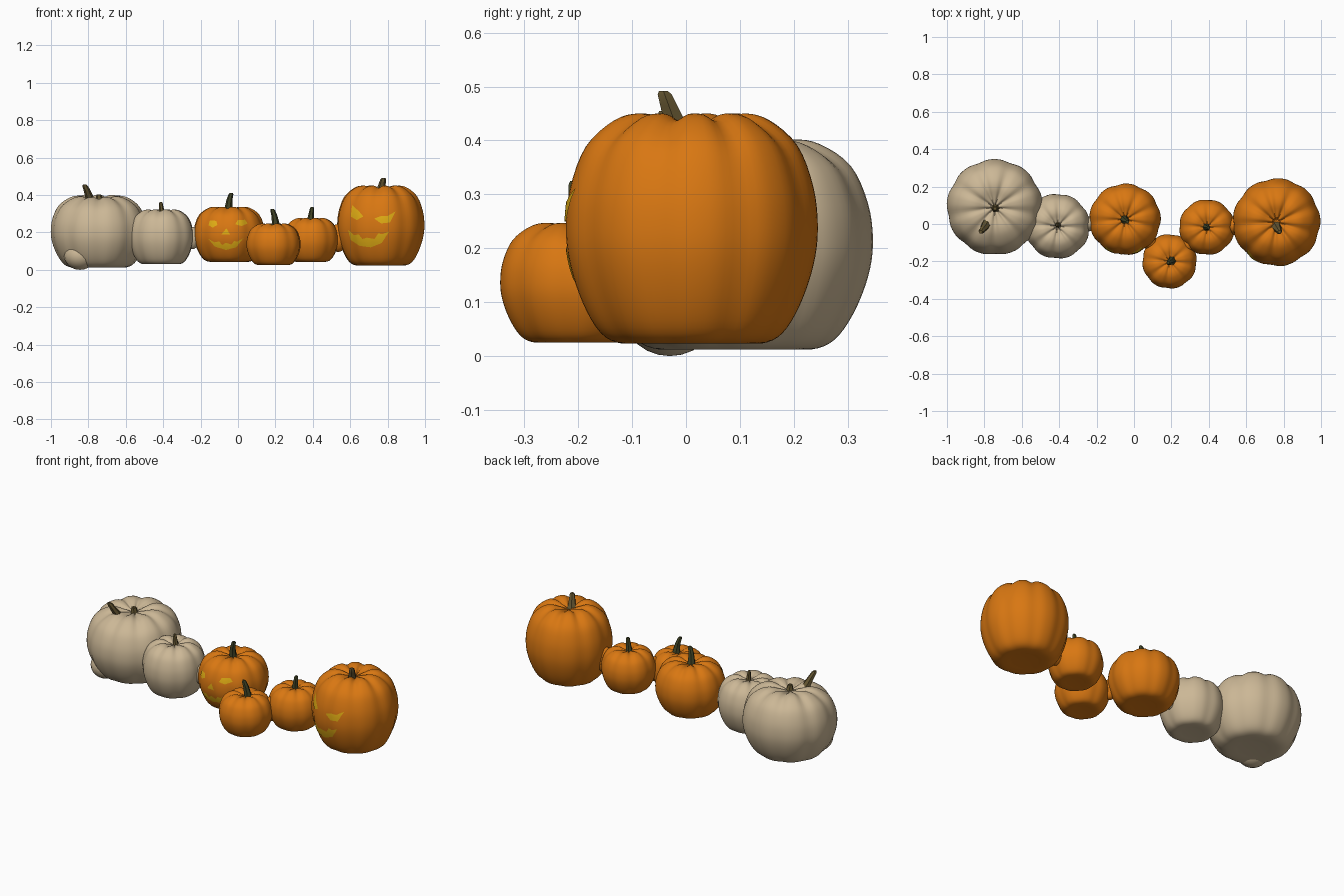
import bpy, bmesh, math, random
from mathutils import Vector, Matrix
from mathutils.bvhtree import BVHTree

if "Cube" in bpy.data.objects:
    bpy.data.objects.remove(bpy.data.objects["Cube"])

random.seed(4)

def material(name, rgb):
    m = bpy.data.materials.new(name)
    m.diffuse_color = (*rgb, 1)
    m.use_nodes = True
    m.node_tree.nodes["Principled BSDF"].inputs["Base Color"].default_value = m.diffuse_color
    return m

ORANGE = material("orange skin", (0.69, 0.185, 0.006))
CREAM = material("cream skin", (0.60, 0.475, 0.305))
GREEN = material("green stem", (0.055, 0.06, 0.02))
BROWN = material("brown stem", (0.125, 0.09, 0.03))
YELLOW = material("yellow glow", (0.76, 0.42, 0.007))

def finish(bm, name, mat, angle=60):
    me = bpy.data.meshes.new(name)
    bm.to_mesh(me)
    bm.free()
    me.materials.append(mat)
    ob = bpy.data.objects.new(name, me)
    bpy.context.collection.objects.link(ob)
    bpy.ops.object.select_all(action='DESELECT')
    ob.select_set(True)
    bpy.context.view_layer.objects.active = ob
    bpy.ops.object.shade_smooth_by_angle(angle=math.radians(angle))
    return ob

# Half profile as (radius, height) fractions, from bottom to top dimple
PROFILE = [(0.3, 0.005), (0.55, 0.0), (0.72, 0.045), (0.86, 0.17), (0.965, 0.34), (1.0, 0.5),
           (0.965, 0.68), (0.84, 0.86), (0.62, 0.97), (0.42, 1.0), (0.22, 0.97), (0.06, 0.94)]

def smooth_profile(pts, steps=4):
    pts = [Vector(p) for p in pts]
    out = []
    for i in range(len(pts) - 1):
        p0, p1, p2, p3 = pts[max(i - 1, 0)], pts[i], pts[i + 1], pts[min(i + 2, len(pts) - 1)]
        for k in range(steps):
            t = k / steps
            out.append(0.5 * (2 * p1 + (p2 - p0) * t + (2 * p0 - 5 * p1 + 4 * p2 - p3) * t * t
                              + (3 * p1 - p0 - 3 * p2 + p3) * t ** 3))
    return out + [pts[-1]]

def pumpkin(name, mat, x, y, r, z0, z1, ribs=9, depth=0.03, tilt=0.0, seg=90):
    bm = bmesh.new()
    phase = random.uniform(0, 6.28)
    rings = []
    for pr, pz in smooth_profile(PROFILE):
        ring = []
        for s in range(seg):
            a = 2 * math.pi * s / seg
            groove = (0.5 + 0.5 * math.cos(ribs * a + phase)) ** 2
            rr = r * pr * (1.008 - depth * groove)
            dip = 0.03 * groove * max(0, pz - 0.6) / 0.4
            ring.append(bm.verts.new((x + rr * math.cos(a), y + rr * math.sin(a),
                                      z0 + (z1 - z0) * (max(pz, 0) - dip) + tilt * rr * math.sin(a) * pz)))
        rings.append(ring)
    for lo, hi in zip(rings, rings[1:]):
        for s in range(seg):
            t = (s + 1) % seg
            bm.faces.new((lo[s], lo[t], hi[t], hi[s]))
    bm.faces.new(rings[0][::-1])
    bm.faces.new(rings[-1])
    tree = BVHTree.FromBMesh(bm)
    finish(bm, name, mat)
    return tree

def stem(name, mat, base, top, r, bend=(0, 0, 0)):
    """Six sided tapered stem, flared at its foot."""
    base, top, bend = Vector(base), Vector(top), Vector(bend)
    bm = bmesh.new()
    rings = []
    for t, k in ((0, 1.35), (0.3, 1.0), (0.65, 0.8), (0.92, 0.65), (1, 0.4)):
        c = base.lerp(top, t) + bend * math.sin(math.pi * t)
        rings.append([bm.verts.new(c + Vector((math.cos(i * math.pi / 3), math.sin(i * math.pi / 3), 0)) * r * k)
                      for i in range(6)])
    for lo, hi in zip(rings, rings[1:]):
        for i in range(6):
            j = (i + 1) % 6
            bm.faces.new((lo[i], lo[j], hi[j], hi[i]))
    bm.faces.new(rings[0][::-1])
    bm.faces.new(rings[-1])
    finish(bm, name, mat, 35)

def joint(name, mat, loc, r, length=0.06):
    """Small blob where two neighbours grow together."""
    bm = bmesh.new()
    bmesh.ops.create_uvsphere(bm, u_segments=20, v_segments=12, radius=1,
                              matrix=Matrix.Translation(loc) @ Matrix.Diagonal((length, length, r, 1)))
    finish(bm, name, mat)

def carving(name, tree, pts):
    """Front-view outline laid onto the pumpkin skin as a thin plate."""
    bm = bmesh.new()
    f = bm.faces.new([bm.verts.new((px, -1, pz)) for px, pz in pts])
    f.normal_update()
    if f.normal.y > 0:
        f.normal_flip()
    bmesh.ops.triangulate(bm, faces=bm.faces[:])
    bmesh.ops.subdivide_edges(bm, edges=bm.edges[:], cuts=5, use_grid_fill=True)
    for v in bm.verts:
        hit = tree.ray_cast(v.co, Vector((0, 1, 0)))[0]
        if hit:
            v.co.y = hit.y - 0.003
    finish(bm, name, YELLOW)

# Pumpkins
pumpkin("large_cream_pumpkin", CREAM, -0.745, 0.09, 0.255, 0.012, 0.395, tilt=0.06)
pumpkin("small_cream_pumpkin", CREAM, -0.41, -0.012, 0.173, 0.03, 0.322, ribs=8)
middle = pumpkin("middle_carved_pumpkin", ORANGE, -0.048, 0.025, 0.19, 0.043, 0.337, ribs=9)
pumpkin("small_front_pumpkin", ORANGE, 0.19, -0.2, 0.145, 0.025, 0.247, ribs=8)
pumpkin("small_back_pumpkin", ORANGE, 0.39, -0.017, 0.148, 0.043, 0.277, ribs=8)
large = pumpkin("large_carved_pumpkin", ORANGE, 0.762, 0.01, 0.233, 0.023, 0.45)

# Joints between neighbours, and the low bump under the large cream pumpkin
joint("cream_bump", CREAM, (-0.845, -0.03, 0.075), 0.075, 0.085)
joint("cream_joint", CREAM, (-0.55, 0.035, 0.18), 0.1)
joint("middle_left_joint", CREAM, (-0.245, 0.0, 0.17), 0.06, 0.04)
joint("middle_front_joint", ORANGE, (0.085, -0.1, 0.15), 0.06, 0.04)
joint("front_back_joint", ORANGE, (0.29, -0.11, 0.145), 0.07, 0.05)
joint("back_large_joint", ORANGE, (0.535, -0.01, 0.17), 0.075, 0.05)

# Stems
stem("large_cream_stem", BROWN, (-0.74, 0.085, 0.355), (-0.743, 0.082, 0.403), 0.022)
stem("front_cream_stem", BROWN, (-0.785, 0.01, 0.36), (-0.82, -0.042, 0.455), 0.024, (0.004, 0, -0.005))
stem("small_cream_stem", BROWN, (-0.405, -0.005, 0.295), (-0.413, -0.005, 0.363), 0.014)
stem("middle_stem", GREEN, (-0.05, 0.025, 0.305), (-0.035, 0.012, 0.412), 0.02, (-0.006, 0, 0))
stem("small_front_stem", GREEN, (0.202, -0.195, 0.22), (0.183, -0.208, 0.325), 0.02, (0.006, 0, 0))
stem("small_back_stem", GREEN, (0.385, -0.017, 0.25), (0.397, -0.02, 0.337), 0.017)
stem("large_stem", BROWN, (0.76, -0.012, 0.41), (0.778, -0.042, 0.492), 0.023)

# Face of the middle pumpkin
carving("middle_left_eye", middle, [(-0.158, 0.238), (-0.135, 0.226), (-0.11, 0.24), (-0.116, 0.262), (-0.15, 0.264)])
carving("middle_right_eye", middle, [(-0.014, 0.243), (0.02, 0.234), (0.052, 0.248), (0.037, 0.268), (-0.002, 0.266)])
carving("middle_nose", middle, [(-0.09, 0.188), (-0.042, 0.188), (-0.062, 0.222)])
carving("middle_mouth", middle, [(-0.158, 0.165), (-0.125, 0.125), (-0.065, 0.106), (-0.01, 0.12), (0.03, 0.17),
                                 (-0.005, 0.15), (-0.02, 0.155), (-0.035, 0.135), (-0.065, 0.145),
                                 (-0.085, 0.132), (-0.1, 0.152), (-0.125, 0.147)])

# Face of the large pumpkin
carving("large_left_eye", large, [(0.603, 0.285), (0.635, 0.266), (0.67, 0.285), (0.648, 0.312), (0.61, 0.346)])
carving("large_right_eye", large, [(0.728, 0.274), (0.765, 0.248), (0.812, 0.253), (0.842, 0.312), (0.8, 0.288), (0.765, 0.288)])
carving("large_mouth", large, [(0.588, 0.215), (0.602, 0.16), (0.65, 0.128), (0.71, 0.12), (0.768, 0.143), (0.808, 0.205),
                               (0.77, 0.19), (0.75, 0.195), (0.73, 0.165), (0.69, 0.172), (0.665, 0.165),
                               (0.645, 0.19), (0.62, 0.185)])
